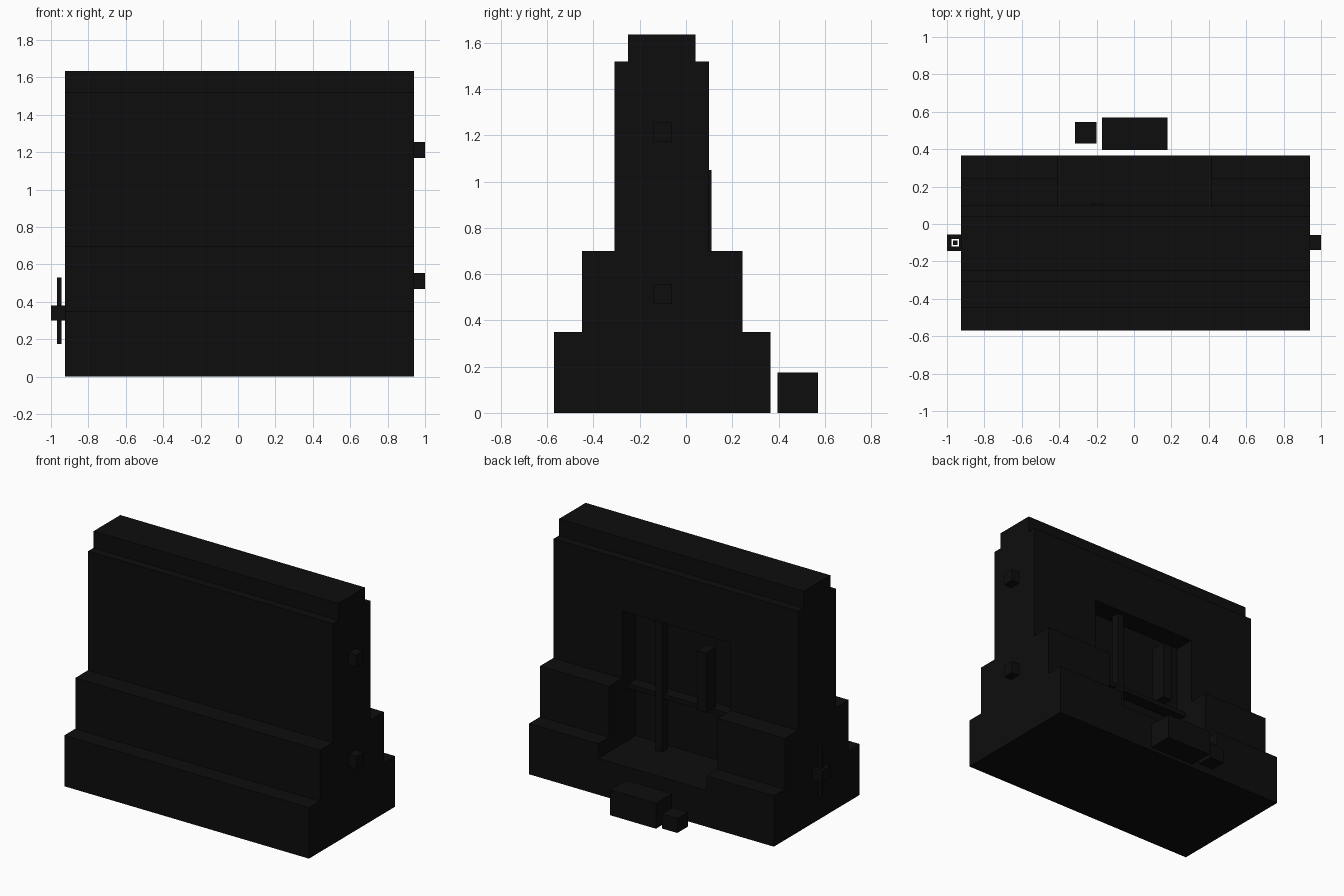
import bpy
import bmesh

cube = bpy.data.objects.get("Cube")
if cube:
    bpy.data.objects.remove(cube, do_unlink=True)

black = bpy.data.materials.new("near_black")
black.use_nodes = True
colour = (0.004, 0.004, 0.004, 1)
black.diffuse_color = colour
black.node_tree.nodes["Principled BSDF"].inputs["Base Color"].default_value = colour


def finish(name, bm):
    bmesh.ops.recalc_face_normals(bm, faces=bm.faces)
    mesh = bpy.data.meshes.new(name)
    bm.to_mesh(mesh)
    bm.free()
    mesh.materials.append(black)
    obj = bpy.data.objects.new(name, mesh)
    bpy.context.collection.objects.link(obj)
    return obj


def box(name, xs, ys, zs):
    """Box spanning the given ranges."""
    bm = bmesh.new()
    bmesh.ops.create_cube(bm, size=1)
    for v in bm.verts:
        v.co = [r[0] if c < 0 else r[1] for c, r in zip(v.co, (xs, ys, zs))]
    return finish(name, bm)


def extrude_x(name, profile, x0, x1):
    """Extrude a (y, z) outline along x."""
    bm = bmesh.new()
    face = bm.faces.new([bm.verts.new((x0, y, z)) for y, z in profile])
    new = bmesh.ops.extrude_face_region(bm, geom=[face])["geom"]
    verts = [g for g in new if isinstance(g, bmesh.types.BMVert)]
    bmesh.ops.translate(bm, verts=verts, vec=(x1 - x0, 0, 0))
    return finish(name, bm)


# Stepped body: front y, back y, top z of each tier
tiers = [(-0.57, 0.365, 0.35), (-0.45, 0.245, 0.70),
         (-0.31, 0.10, 1.52), (-0.25, 0.04, 1.635)]
front, back, base = [], [], 0
for y0, y1, top in tiers:
    front += [(y0, base), (y0, top)]
    back += [(y1, base), (y1, top)]
    base = top
body = extrude_x("stepped_body", front + back[::-1], -0.925, 0.94)

# Alcove cut into the back
cutter = box("alcove_cutter", (-0.41, 0.415), (-0.045, 0.8), (0.25, 1.165))
cutter.hide_render = True
cutter.display_type = 'WIRE'
cutter.hide_set(True)
cut = body.modifiers.new("alcove", 'BOOLEAN')
cut.operation = 'DIFFERENCE'
cut.solver = 'EXACT'
cut.object = cutter

# Alcove fittings
box("alcove_shelf", (-0.41, 0.415), (-0.045, 0.04), (0.61, 0.64))
box("alcove_post", (0.14, 0.19), (0.0, 0.06), (0.25, 1.165))
box("alcove_block", (-0.23, -0.16), (0.0, 0.11), (0.64, 1.05))

# Steps behind the alcove
box("large_step", (-0.17, 0.18), (0.395, 0.57), (0, 0.175))
box("small_step", (-0.315, -0.2), (0.43, 0.545), (0, 0.10))

# Side pegs
for name, z in (("lower_peg", 0.47), ("upper_peg", 1.17)):
    box(name, (0.94, 1.0), (-0.14, -0.06), (z, z + 0.085))

# Square holder and the rod standing in it
holder_z = (0.30, 0.38)
for name, y in (("holder_front_arm", -0.145), ("holder_back_arm", -0.08)):
    box(name, (-1.0, -0.925), (y, y + 0.025), holder_z)
box("holder_outer_bar", (-1.0, -0.975), (-0.12, -0.08), holder_z)
box("holder_inner_bar", (-0.935, -0.925), (-0.12, -0.08), holder_z)
box("rod", (-0.967, -0.943), (-0.112, -0.088), (0.175, 0.53))
